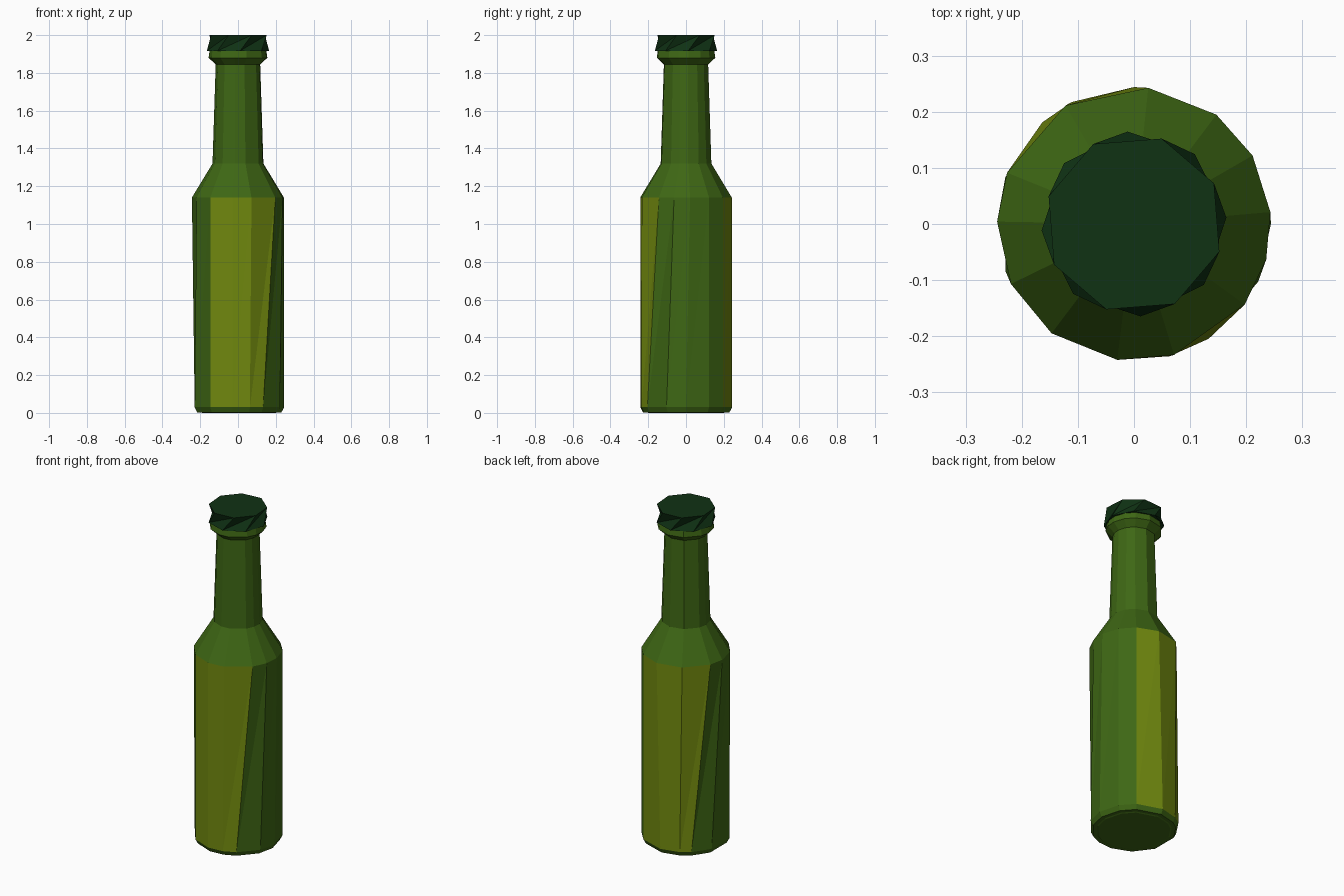
import bpy, bmesh, math

if "Cube" in bpy.data.objects:
    bpy.data.objects.remove(bpy.data.objects["Cube"])


def material(name, rgb):
    m = bpy.data.materials.new(name)
    m.diffuse_color = (*rgb, 1.0)
    m.use_nodes = True
    m.node_tree.nodes["Principled BSDF"].inputs["Base Color"].default_value = m.diffuse_color
    return m


glass = material("green_glass", (0.048, 0.135, 0.007))
label = material("olive_label", (0.165, 0.25, 0.0045))
cap_green = material("dark_green_cap", (0.005, 0.032, 0.007))


def loft(name, rings, mats, rule=None):
    """Skin a stack of (radius, z, angles) rings, closed at both ends."""
    bm = bmesh.new()
    loops = [[bm.verts.new((r * math.cos(math.radians(a)), r * math.sin(math.radians(a)), z))
              for a in angles] for r, z, angles in rings]
    n = len(loops[0])
    for k in range(len(loops) - 1):
        lo, hi = loops[k], loops[k + 1]
        for i in range(n):
            j = (i + 1) % n
            mat = rule(k, i) if rule else 0
            # facet each twisted quad into two flat triangles
            for tri in ((lo[i], lo[j], hi[j]), (lo[i], hi[j], hi[i])):
                bm.faces.new(tri).material_index = mat
    bm.faces.new(loops[0][::-1])
    bm.faces.new(loops[-1])
    bmesh.ops.recalc_face_normals(bm, faces=bm.faces)
    me = bpy.data.meshes.new(name)
    bm.to_mesh(me)
    bm.free()
    for m in mats:
        me.materials.append(m)
    ob = bpy.data.objects.new(name, me)
    bpy.context.collection.objects.link(ob)
    return ob


# Slightly irregular facets: angles at the foot and at the shoulder
foot = [0, 30, 53, 90, 117, 132, 160, 200, 233, 263, 285, 303, 335]
top = [5, 30, 53, 84, 120, 158, 179, 206, 233, 263, 287, 324, 345]

# Bottle body with front and back labels on its straight wall
front_cols, back_cols = (8, 9, 10), (2, 3, 4)
loft("bottle",
     [(0.23, 0.003, foot), (0.244, 0.03, foot), (0.244, 1.14, top), (0.135, 1.32, top),
      (0.118, 1.845, top), (0.156, 1.88, top), (0.15, 1.92, top)],
     [glass, label],
     lambda k, i: 1 if k == 1 and i in front_cols + back_cols else 0)

# Foot pad touching the ground
loft("foot", [(0.2, 0.0, foot), (0.225, 0.01, foot)], [glass])

# Faceted cap: octagon twisted half a step between rim and top
rim = [4 + 45 * i for i in range(8)]
crown = [27 + 45 * i for i in range(8)]
loft("cap", [(0.165, 1.917, rim), (0.16, 2.0, crown)], [cap_green])
